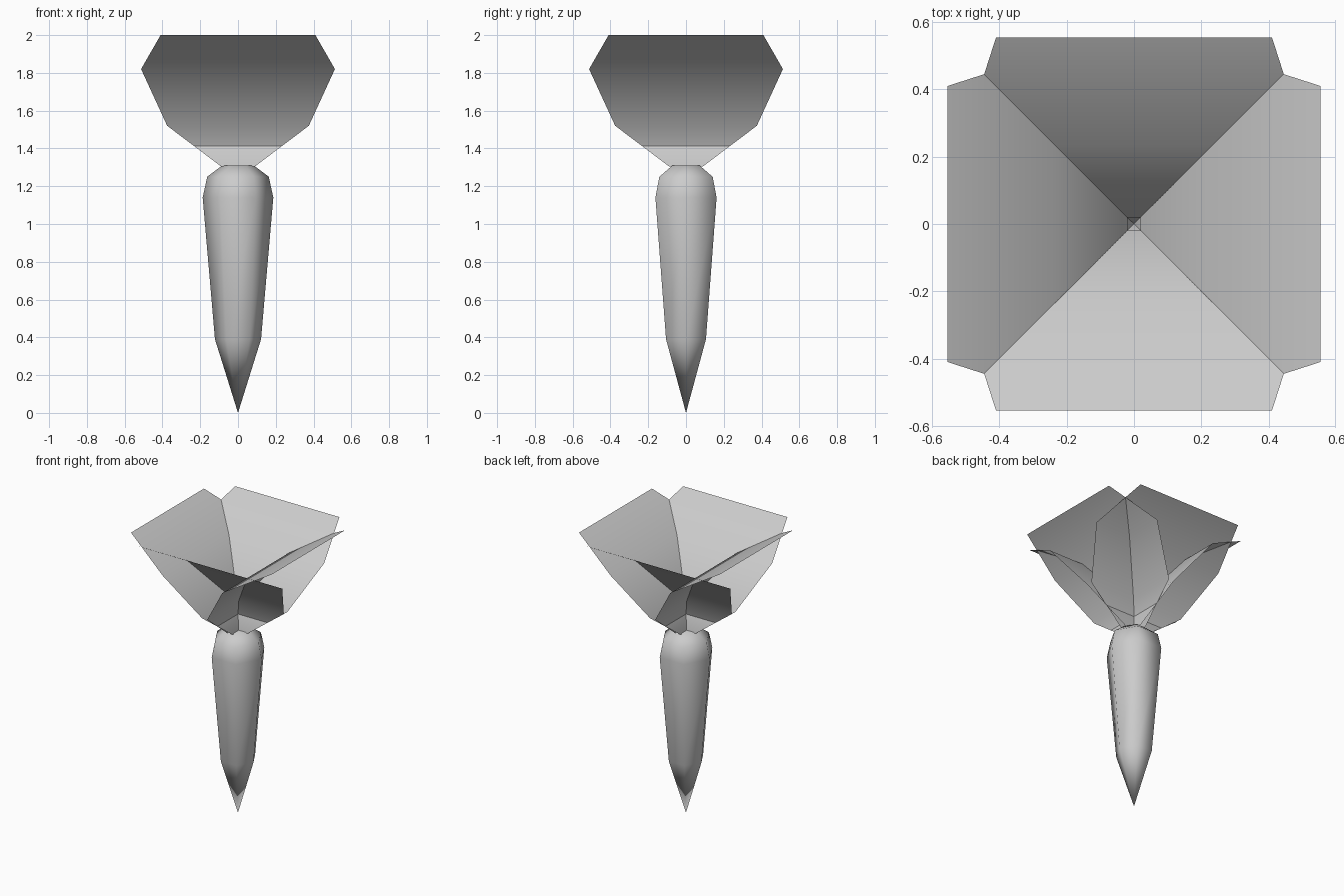
import bpy
import math

cube = bpy.data.objects.get("Cube")
if cube:
    bpy.data.objects.remove(cube, do_unlink=True)

GREY = (0.6, 0.6, 0.6, 1.0)
grey = bpy.data.materials.new("plain_grey")
grey.use_nodes = True
grey.diffuse_color = GREY
grey.node_tree.nodes["Principled BSDF"].inputs["Base Color"].default_value = GREY


def add_object(name, verts, faces):
    mesh = bpy.data.meshes.new(name)
    mesh.from_pydata(verts, [], faces)
    mesh.materials.append(grey)
    for poly in mesh.polygons:
        poly.use_smooth = True
    mesh.update()
    obj = bpy.data.objects.new(name, mesh)
    bpy.context.collection.objects.link(obj)
    return obj


# Tapered root: six-sided rings (radius, height) running up from a point
SIDES = 6
rings = [(0.122, 0.39), (0.187, 1.14), (0.163, 1.25), (0.083, 1.31)]
verts = [(0, 0, 0)]
for radius, z in rings:
    for i in range(SIDES):
        a = math.tau * i / SIDES
        verts.append((radius * math.cos(a), radius * math.sin(a), z))

faces = []
for i in range(SIDES):
    j = (i + 1) % SIDES
    faces.append((0, 1 + j, 1 + i))
    for r in range(len(rings) - 1):
        low, high = 1 + r * SIDES, 1 + (r + 1) * SIDES
        faces.append((low + i, low + j, high + j, high + i))
last = 1 + (len(rings) - 1) * SIDES
faces.append(tuple(range(last, last + SIDES)))
add_object("root", verts, faces)

# Leaf rows: half width, distance outward, height
rows = [(0.09, -0.02, 1.305), (0.375, 0.02, 1.52),
        (0.513, 0.235, 1.82), (0.41, 0.555, 2.0)]
leaf_verts = [(side * w, -out, z) for w, out, z in rows for side in (-1, 1)]
leaf_faces = [(2 * r + 2, 2 * r + 3, 2 * r + 1, 2 * r) for r in range(len(rows) - 1)]

# Four thin leaves bending outward around the crown
for k, place in enumerate(("front", "left", "back", "right")):
    leaf = add_object(place + "_leaf", leaf_verts, leaf_faces)
    leaf.rotation_euler.z = k * math.pi / 2
